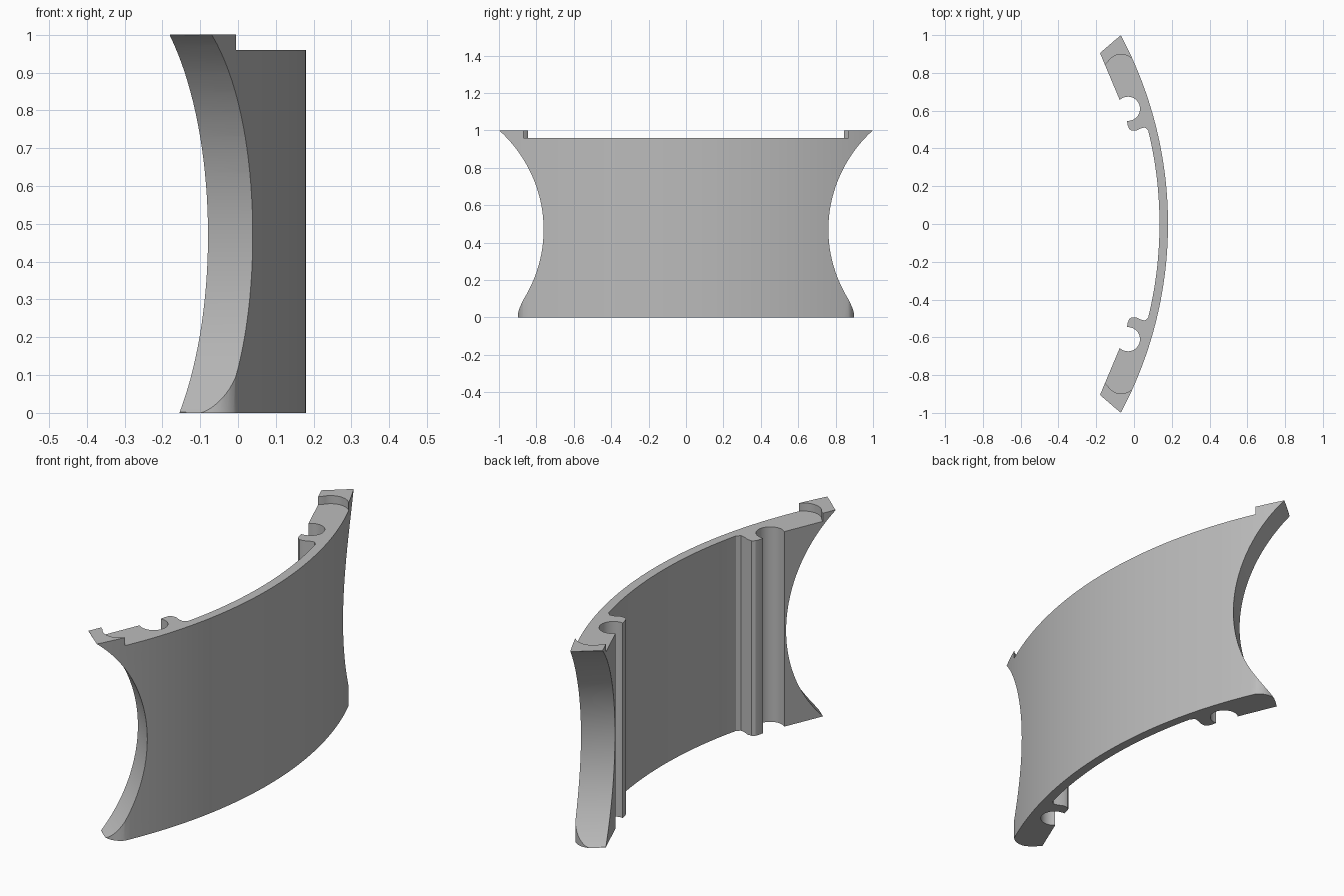
import bpy, bmesh
from math import sin, cos, radians, sqrt
from mathutils import Vector, Matrix

if "Cube" in bpy.data.objects:
    bpy.data.objects.remove(bpy.data.objects["Cube"], do_unlink=True)

grey = bpy.data.materials.new("plain grey")
grey.use_nodes = True
GREY = (0.5, 0.5, 0.5, 1)
grey.diffuse_color = GREY
grey.node_tree.nodes["Principled BSDF"].inputs["Base Color"].default_value = GREY


def arc(cx, cy, r, a0, a1, n):
    steps = [radians(a0 + (a1 - a0) * i / n) for i in range(n + 1)]
    return [(cx + r * cos(a), cy + r * sin(a)) for a in steps]


def bow(x_mid, r, y0, y1, n):
    """Points on a large arc whose crown is at (x_mid, 0)."""
    ys = [y0 + (y1 - y0) * i / n for i in range(n + 1)]
    return [(x_mid - r + sqrt(r * r - y * y), y) for y in ys]


def flip(points):
    return [(x, -y) for x, y in reversed(points)]


def finish(name, bm):
    bmesh.ops.recalc_face_normals(bm, faces=bm.faces)
    mesh = bpy.data.meshes.new(name)
    bm.to_mesh(mesh)
    bm.free()
    obj = bpy.data.objects.new(name, mesh)
    bpy.context.collection.objects.link(obj)
    mesh.materials.append(grey)
    return obj


def prism(name, outline, z0, z1):
    bm = bmesh.new()
    face = bm.faces.new([bm.verts.new((x, y, z0)) for x, y in outline])
    top = bmesh.ops.extrude_face_region(bm, geom=[face])["geom"]
    verts = [g for g in top if isinstance(g, bmesh.types.BMVert)]
    bmesh.ops.translate(bm, verts=verts, vec=(0, 0, z1 - z0))
    return finish(name, bm)


# Half of the inner outline: thin wall, rounded rib, round groove, thick end
rib = [(0.058, 0.511), (0.035, 0.506), (0.01, 0.494), (-0.012, 0.494),
       (-0.026, 0.504), (-0.033, 0.522)]
groove = arc(-0.032, 0.61, 0.064, -95, 133, 20)
inner_half = bow(0.135, 2.08, 0, 0.495, 14) + rib + groove + [(-0.18, 0.905)]
outer = bow(0.18, 2.125, 1, -1, 64)
panel = prism("curved_panel", inner_half + outer + flip(inner_half)[:-1], 0, 1)

# Plan curve shared by the top recess and the rounded feet
end_curve = [(-0.156, 0.842)] + arc(-0.068, 0.817, 0.081, 150, 32, 16) + [(0.001, 0.86)]
recess = [(-0.3, 0.842)] + end_curve + [(0.3, 0.86)]
cutters = [prism("top_recess_cutter", recess + flip(recess), 0.96, 1.2)]
foot = recess + [(0.3, 1.2), (-0.3, 1.2)]

# Saddle cylinders hollow both ends, running obliquely through the wall
for side in (1, -1):
    outline = foot if side > 0 else flip(foot)
    cutters.append(prism("foot_cutter", outline, -0.2, 0.3))
    a = radians(39)
    along = Vector((cos(a), side * sin(a), 0))
    across = Vector((-sin(a), side * cos(a), 0))
    turn = along.to_track_quat('Z', 'Y').to_matrix().to_4x4()
    centre = across * 1.249 + along * 0.55 + Vector((0, 0, 0.47))
    bm = bmesh.new()
    bmesh.ops.create_cone(bm, cap_ends=True, segments=128, radius1=0.682,
                          radius2=0.682, depth=1.2,
                          matrix=Matrix.Translation(centre) @ turn)
    cutters.append(finish("saddle_cutter", bm))

bpy.context.view_layer.objects.active = panel
for cutter in cutters:
    cutter.hide_render = True
    mod = panel.modifiers.new("cut", 'BOOLEAN')
    mod.operation = 'DIFFERENCE'
    mod.solver = 'EXACT'
    mod.object = cutter
    bpy.ops.object.modifier_apply(modifier=mod.name)
    bpy.data.objects.remove(cutter, do_unlink=True)

# Smooth the curved walls and keep the rims crisp
bpy.ops.object.select_all(action='DESELECT')
panel.select_set(True)
bpy.ops.object.shade_smooth_by_angle(angle=radians(30))
